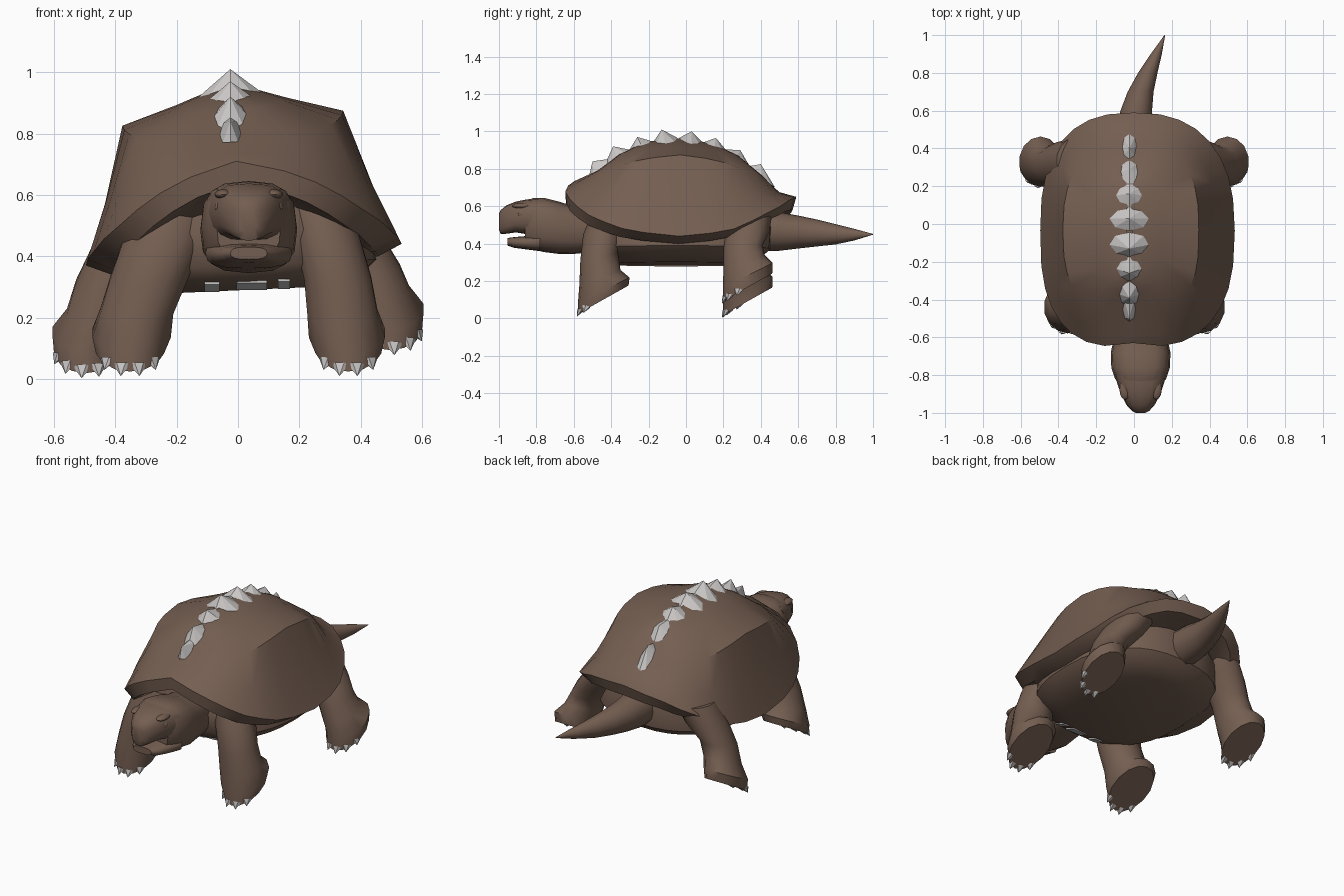
import bpy, bmesh, math
from mathutils import Vector

if "Cube" in bpy.data.objects:
    bpy.data.objects.remove(bpy.data.objects["Cube"])


def material(name, rgb):
    m = bpy.data.materials.new(name)
    m.diffuse_color = (*rgb, 1)
    m.use_nodes = True
    m.node_tree.nodes["Principled BSDF"].inputs["Base Color"].default_value = m.diffuse_color
    return m


BROWN = material("brown hide", (0.175, 0.112, 0.082))
GREY = material("pale horn", (0.60, 0.58, 0.57))


def interp(keys, t):
    """Piecewise linear lookup in a list of (t, value)."""
    for (a, va), (b, vb) in zip(keys, keys[1:]):
        if t <= b:
            return va + (vb - va) * max(0, (t - a) / (b - a))
    return keys[-1][1]


def spow(v, e):
    return math.copysign(abs(v) ** e, v)


def finish(name, bm, mat, angle=35):
    bmesh.ops.remove_doubles(bm, verts=bm.verts, dist=1e-5)
    bmesh.ops.recalc_face_normals(bm, faces=bm.faces)
    me = bpy.data.meshes.new(name)
    bm.to_mesh(me)
    bm.free()
    me.materials.append(mat)
    ob = bpy.data.objects.new(name, me)
    bpy.context.collection.objects.link(ob)
    bpy.ops.object.select_all(action='DESELECT')
    ob.select_set(True)
    bpy.context.view_layer.objects.active = ob
    bpy.ops.object.shade_smooth_by_angle(angle=math.radians(angle))
    return ob


def loft(name, rings, mat=BROWN, angle=35):
    """Skin a list of equal-length point rings and cap both ends."""
    bm = bmesh.new()
    vs = [[bm.verts.new(p) for p in r] for r in rings]
    for a, b in zip(vs, vs[1:]):
        for i in range(len(a)):
            j = (i + 1) % len(a)
            bm.faces.new((a[i], a[j], b[j], b[i]))
    bm.faces.new(vs[0])
    bm.faces.new(vs[-1])
    return finish(name, bm, mat, angle)


# ---- shell: stacked rings, angle 0 = front, 180 = rear, slightly rolled
def shell_ring(w, y0, y1, zkeys, p=2.6, notch=0.0, roll=.068, n=32):
    cy, ly, pts = (y0 + y1) / 2, (y1 - y0) / 2, []
    for i in range(n):
        t = 2 * math.pi * i / n
        e = 2 / (p if math.cos(t) > 0 else p - .2)
        x = w * spow(math.sin(t), e)
        y = cy - ly * spow(math.cos(t), e)
        deg = math.degrees(t)
        z = interp(zkeys, min(deg, 360 - deg))
        if math.cos(t) > 0:
            y += notch * math.exp(-(x / 0.12) ** 2)
        pts.append((x + 0.015 - 0.08 * (z - 0.45), y, z + roll * x))
    return pts


rim = [(0, .64), (20, .57), (45, .475), (70, .40), (90, .37), (110, .40),
       (135, .50), (160, .565), (180, .58)]
lip = [.07, .065, .05, .04, .035, .035, .04, .06, .07]
lip = [(t, z + d) for (t, z), d in zip(rim, lip)]
loft("shell", [
    shell_ring(.38, -.56, .50, rim),
    shell_ring(.435, -.655, .57, rim, 2.8, .03),
    shell_ring(.515, -.66, .59, lip, 2.7, .03),
    shell_ring(.437, -.595, .50, [(0, .735), (45, .65), (90, .60), (135, .63), (180, .675)], 2.8),
    shell_ring(.36, -.48, .42, [(0, .78), (45, .79), (70, .825), (90, .85), (110, .82), (135, .775), (180, .745)], 2.8),
    shell_ring(.18, -.36, .28, [(0, .87), (90, .905), (180, .865)], 2.6),
    shell_ring(.015, -.25, .18, [(0, .925), (90, .962), (180, .91)]),
], angle=36)

# ---- body and belly plate
flat = lambda z: [(0, z), (180, z)]
loft("belly", [shell_ring(w, a, b, flat(z), roll=.045) for w, a, b, z in [
    (.38, -.50, .42, .60), (.42, -.54, .46, .48), (.43, -.52, .45, .37),
    (.38, -.48, .40, .325), (.25, -.39, .30, .29)]])

# ---- pale horn flecks on the front edge of the belly plate
for k, (x, hw) in enumerate([(-.085, .025), (.045, .05), (.15, .02)]):
    corner = lambda sx, y, z: (x + sx * hw, y, z + .045 * x)
    loft(f"belly_fleck_{k + 1}", [
        [corner(sx, y, z + d) for sx, y, z in
         ((-1, -.46, .317), (1, -.46, .317), (1, -.40, .293), (-1, -.40, .293))]
        for d in (-.006, .002)], GREY)

# ---- row of horn plates along the spine
ridge = [(-.6, .735), (-.48, .78), (-.36, .87), (-.25, .925), (-.03, .962),
         (.18, .91), (.28, .865), (.42, .745), (.5, .675)]
spikes = [(-.45, .035, -.50, .84), (-.37, .06, -.39, .92), (-.235, .075, -.26, .97),
          (-.11, .105, -.13, 1.01), (.03, .105, .03, 1.0), (.15, .09, .16, .965),
          (.27, .06, .29, .90), (.41, .04, .40, .825)]
for k, (cy, hw, ty, tz) in enumerate(spikes):
    bm = bmesh.new()
    base = []
    for i in range(8):
        a = math.pi * i / 4
        dx, y = hw * math.cos(a), cy + 0.066 * math.sin(a)
        base.append(bm.verts.new((dx - .025, y, interp(ridge, y) - .27 * abs(dx) + .068 * dx + .005)))
    tip = bm.verts.new((-.025, ty, tz))
    bm.faces.new(base)
    for i in range(8):
        bm.faces.new((base[i], base[(i + 1) % 8], tip))
    finish(f"spine_plate_{k + 1}", bm, GREY, 20)


# ---- head, beak and jaw: rounded-square sections along y
def head_ring(y, hw, zl, zh, n=16, cx=.035):
    cz, hz = (zl + zh) / 2, (zh - zl) / 2
    angs = [2 * math.pi * i / n for i in range(n)]
    return [(cx + hw * spow(math.cos(a), .72), y, cz + hz * spow(math.sin(a), .72)) for a in angs]


loft("head", [head_ring(*r) for r in [
    (-.45, .13, .36, .58), (-.60, .14, .345, .60), (-.68, .158, .345, .625),
    (-.76, .155, .355, .645), (-.82, .135, .37, .643), (-.86, .105, .385, .625)]], angle=45)
loft("upper_beak", [head_ring(*r) for r in [
    (-.78, .142, .44, .640), (-.85, .122, .45, .637), (-.91, .10, .46, .625),
    (-.96, .073, .453, .605), (-.99, .045, .45, .58), (-1.0, .025, .475, .56)]], angle=45)
loft("lower_jaw", [head_ring(*r) for r in [
    (-.78, .142, .36, .46), (-.86, .115, .37, .44), (-.92, .09, .378, .435),
    (-.955, .06, .39, .43)]], angle=45)


def ball(name, loc, scale):
    bm = bmesh.new()
    bmesh.ops.create_uvsphere(bm, u_segments=12, v_segments=8, radius=1)
    for v in bm.verts:
        v.co = Vector(loc) + Vector(c * s for c, s in zip(v.co, scale))
    finish(name, bm, BROWN, 60)


for s, side in ((-1, "left"), (1, "right")):
    ball(f"brow_{side}", (.035 + s * .082, -.875, .602), (.03, .055, .016))
    ball(f"eye_{side}", (.035 + s * .10, -.875, .56), (.012, .024, .02))

# ---- tail: tapering tube curving to one side
tail = [(.0, .38, .47, .11), (.005, .50, .465, .103), (.012, .60, .462, .088), (.035, .70, .457, .072),
        (.073, .80, .45, .054), (.118, .90, .448, .031), (.163, 1.0, .45, .002)]
loft("tail", [[(x + .95 * r * math.cos(a), y, z + r * math.sin(a))
               for a in [math.pi * i / 6 for i in range(12)]] for x, y, z, r in tail])

# ---- legs: (centre x, y, z, radius x, radius y, slope of the ring)
front = [(.25, -.37, .57, .12, .13, 0), (.29, -.44, .46, .11, .11, .1), (.325, -.465, .33, .112, .10, .2),
         (.34, -.46, .22, .117, .11, .35), (.355, -.44, .15, .127, .138, .5), (.36, -.443, .10, .11, .136, .56)]
front_left = [(x - dx, y, z, rx + dx / 2, ry, k)
              for (x, y, z, rx, ry, k), dx in zip(front, (.05, .05, .035, .01, .008, .008))]
hind = [(.30, .34, .55, .11, .12, 0), (.36, .325, .44, .115, .12, 0), (.43, .305, .32, .10, .105, .2),
        (.46, .31, .22, .10, .11, .4), (.495, .33, .155, .113, .133, .5), (.495, .33, .092, .107, .131, .56)]


def leg(name, s, spec, lift, turn):
    spec = [(x, y, z + lift * min(1, i / 3), rx, ry, k) for i, (x, y, z, rx, ry, k) in enumerate(spec)]
    at = lambda r, a, g=1: Vector((s * (r[0] + g * r[3] * math.sin(a)), r[1] - g * r[4] * math.cos(a),
                                   r[2] - g * r[5] * r[4] * math.cos(a)))
    loft(name, [[at(r, 2 * math.pi * i / 14) for i in range(14)] for r in spec], angle=40)
    # four short claws around the toe edge, lying against the sole
    bm = bmesh.new()
    for j in range(4):
        a = math.radians(turn + (j - 1.5) * 29)
        root = at(spec[-1], a, .92) + Vector((0, 0, .014))
        tip = at(spec[-1], a, 1.07) + Vector((0, 0, -.012))
        tip.z = max(tip.z, 0)
        d = (tip - root).normalized()
        u = d.cross(Vector((0, 0, 1))).normalized()
        w = d.cross(u)
        ring = [bm.verts.new(root + .03 * u * math.cos(t) + .018 * w * math.sin(t))
                for t in [math.pi * i / 3 for i in range(6)]]
        end = bm.verts.new(tip)
        bm.faces.new(ring)
        for i in range(6):
            bm.faces.new((ring[i], ring[(i + 1) % 6], end))
    finish(name + "_claws", bm, GREY, 30)


leg("front_leg_right", 1, front, 0, 0)
leg("front_leg_left", -1, front_left, 0, 0)
leg("hind_leg_right", 1, hind, .075, 22)
leg("hind_leg_left", -1, hind, 0, 22)
